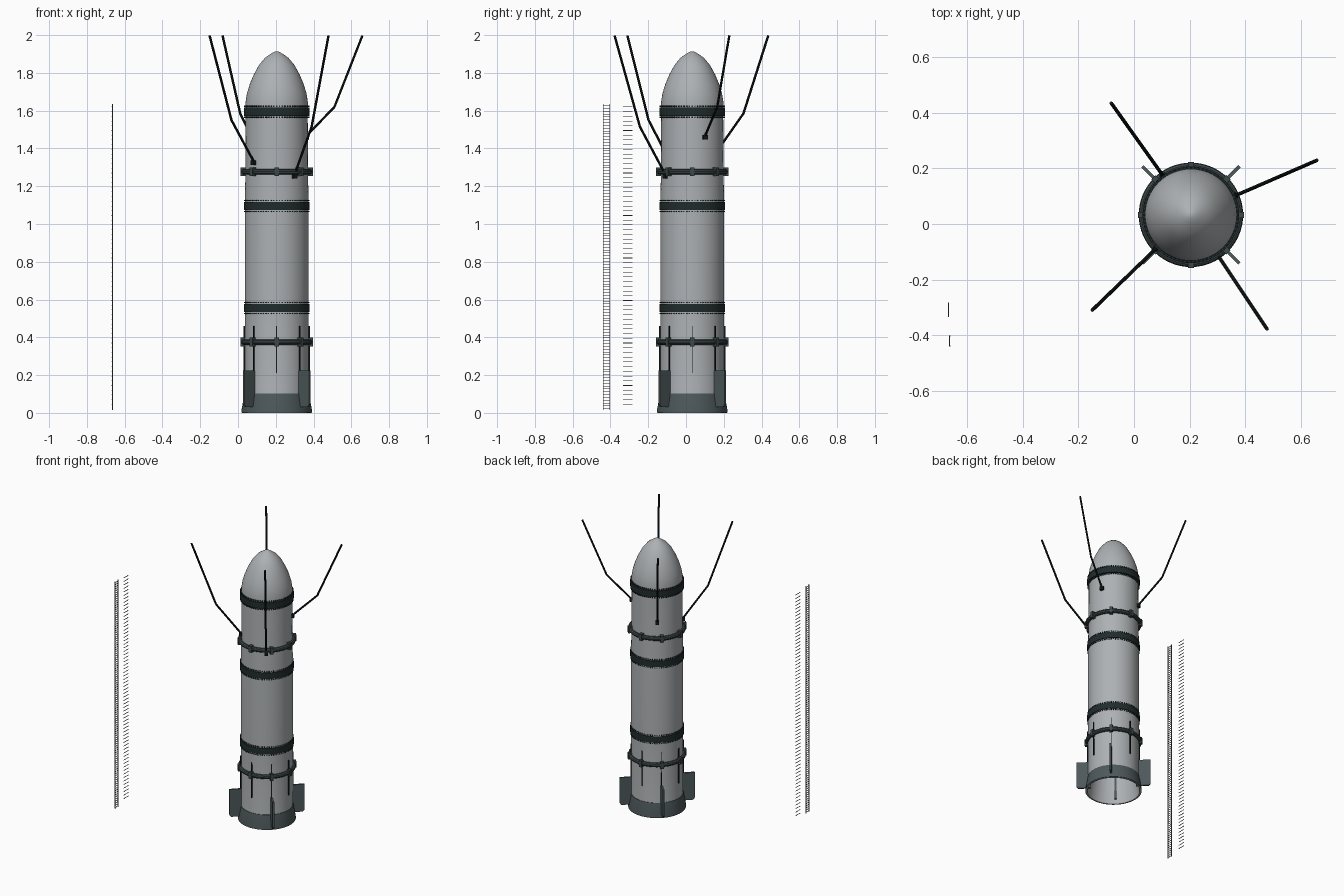
import bpy, bmesh, math
from mathutils import Vector, Matrix

if "Cube" in bpy.data.objects:
    bpy.data.objects.remove(bpy.data.objects["Cube"])

CX, CY = 0.205, 0.033      # axis of the hull


def material(name, rgb):
    m = bpy.data.materials.new(name)
    m.diffuse_color = (*rgb, 1)
    m.use_nodes = True
    m.node_tree.nodes["Principled BSDF"].inputs["Base Color"].default_value = m.diffuse_color
    return m


HULL = material("light_grey", (0.42, 0.44, 0.455))
SLATE = material("slate", (0.075, 0.1, 0.105))
RING = material("dark_slate", (0.045, 0.065, 0.066))
BAND = material("dark_green_grey", (0.015, 0.025, 0.025))
BLACK = material("near_black", (0.006, 0.01, 0.01))
RAIL = material("mid_grey", (0.13, 0.14, 0.14))


def finish(name, bm, mat, smooth=False):
    bmesh.ops.remove_doubles(bm, verts=bm.verts, dist=1e-5)
    bmesh.ops.recalc_face_normals(bm, faces=bm.faces)
    me = bpy.data.meshes.new(name)
    bm.to_mesh(me)
    bm.free()
    me.materials.append(mat)
    ob = bpy.data.objects.new(name, me)
    bpy.context.collection.objects.link(ob)
    if smooth:
        bpy.ops.object.select_all(action='DESELECT')
        ob.select_set(True)
        bpy.context.view_layer.objects.active = ob
        bpy.ops.object.shade_smooth_by_angle(angle=math.radians(35))
    return ob


def lathe(name, profile, mat, closed=False, steps=64):
    bm = bmesh.new()
    vs = [bm.verts.new((CX + r, CY, z)) for r, z in profile]
    edges = [bm.edges.new(p) for p in zip(vs, vs[1:])]
    if closed:
        edges.append(bm.edges.new((vs[-1], vs[0])))
    bmesh.ops.spin(bm, geom=vs + edges, cent=(CX, CY, 0), axis=(0, 0, 1),
                   angle=math.tau, steps=steps, use_duplicate=False)
    return finish(name, bm, mat, True)


def box(bm, size, matrix):
    bmesh.ops.create_cube(bm, size=1, matrix=matrix @ Matrix.Diagonal((*size, 1)))


def around(deg, r, z):
    """Frame on the hull: local x points outward."""
    return (Matrix.Translation((CX, CY, 0)) @ Matrix.Rotation(math.radians(deg), 4, 'Z')
            @ Matrix.Translation((r, 0, z)))


# Hull tube, open at the bottom with a hollow interior
lathe("hull", [(0, 0.5), (0.158, 0.5), (0.158, 0.1), (0.174, 0.0), (0.183, 0.0),
               (0.168, 0.1), (0.169, 0.55), (0.169, 1.1), (0.165, 1.3), (0.164, 1.62)], HULL)

# Nose cap
lathe("nose", [(0.166, 1.6), (0.165, 1.645), (0.158, 1.69), (0.143, 1.74), (0.122, 1.79),
               (0.095, 1.84), (0.062, 1.88), (0.03, 1.902), (0.012, 1.912), (0, 1.914)], HULL)

# Flared skirt at the base
lathe("skirt", [(0.187, 0.002), (0.187, 0.012), (0.171, 0.102), (0.164, 0.102),
                (0.178, 0.002)], SLATE, closed=True)

# Joint bands with bolt rows
for name, z in (("lower", 0.555), ("middle", 1.095), ("upper", 1.595)):
    lathe(name + "_band", [(0.16, z - 0.022), (0.174, z - 0.022),
                           (0.174, z + 0.022), (0.16, z + 0.022)], BAND, closed=True)
    bm = bmesh.new()
    for i in range(72):
        for dz in (-0.029, 0.029):
            box(bm, (0.01, 0.007, 0.007), around(i * 5, 0.168, z + dz))
    finish(name + "_band_bolts", bm, BAND)

# Pipe rings with eight clamps each
for name, z in (("lower", 0.375), ("upper", 1.277)):
    pipe = [(0.173 + 0.015 * math.cos(a * math.tau / 10),
             z + 0.015 * math.sin(a * math.tau / 10)) for a in range(10)]
    lathe(name + "_pipe_ring", pipe, RING, closed=True)
    bm = bmesh.new()
    for i in range(8):
        box(bm, (0.034, 0.022, 0.046), around(i * 45, 0.174, z))
    finish(name + "_ring_clamps", bm, RING)

# Thin strakes running through the lower ring
bm = bmesh.new()
for i in range(8):
    box(bm, (0.01, 0.005, 0.25), around(i * 45, 0.17, 0.335))
finish("strakes", bm, BLACK)

# Four diagonal fins
bm = bmesh.new()
for i in range(4):
    m = around(45 + i * 90, 0, 0)
    outline = [(0.15, 0.03), (0.235, 0.03), (0.247, 0.045), (0.247, 0.225), (0.15, 0.225)]
    face = bm.faces.new([bm.verts.new(m @ Vector((r, -0.006, z))) for r, z in outline])
    out = bmesh.ops.extrude_face_region(bm, geom=[face])
    shift = m.to_3x3() @ Vector((0, 0.012, 0))
    bmesh.ops.translate(bm, vec=shift,
                        verts=[v for v in out['geom'] if isinstance(v, bmesh.types.BMVert)])
finish("fins", bm, SLATE)

# Bent arms: direction, foot height, elbow height
for i, (deg, foot, elbow) in enumerate(((125.5, 1.39, 1.585), (23.4, 1.46, 1.62),
                                        (-56.3, 1.253, 1.515), (-136, 1.325, 1.55))):
    bm = bmesh.new()
    m = around(deg, 0, 0)
    pts = [m @ Vector(p) for p in ((0.165, 0, foot), (0.333, 0, elbow), (0.494, 0, 1.997))]
    for a, b in zip(pts, pts[1:]):
        d = b - a
        rot = d.to_track_quat('Z', 'Y').to_matrix().to_4x4()
        bmesh.ops.create_cone(bm, cap_ends=True, segments=8, radius1=0.0065, radius2=0.0065,
                              depth=d.length, matrix=Matrix.Translation((a + b) / 2) @ rot)
    box(bm, (0.022, 0.024, 0.024), around(deg, 0.17, foot))
    finish("arm_%d" % (i + 1), bm, BLACK)

# Free-standing ladder: two rails and close rungs
bm = bmesh.new()
for y in (-0.439, -0.403):
    box(bm, (0.006, 0.003, 1.62), Matrix.Translation((-0.664, y, 0.825)))
for i in range(108):
    box(bm, (0.003, 0.036, 0.003), Matrix.Translation((-0.664, -0.421, 0.022 + i * 0.015)))
finish("ladder", bm, RAIL)

# Column of loose rungs beside the ladder
bm = bmesh.new()
for i in range(64):
    box(bm, (0.003, 0.052, 0.003), Matrix.Translation((-0.668, -0.308, 0.045 + i * 0.025)))
finish("loose_rungs", bm, RAIL)
